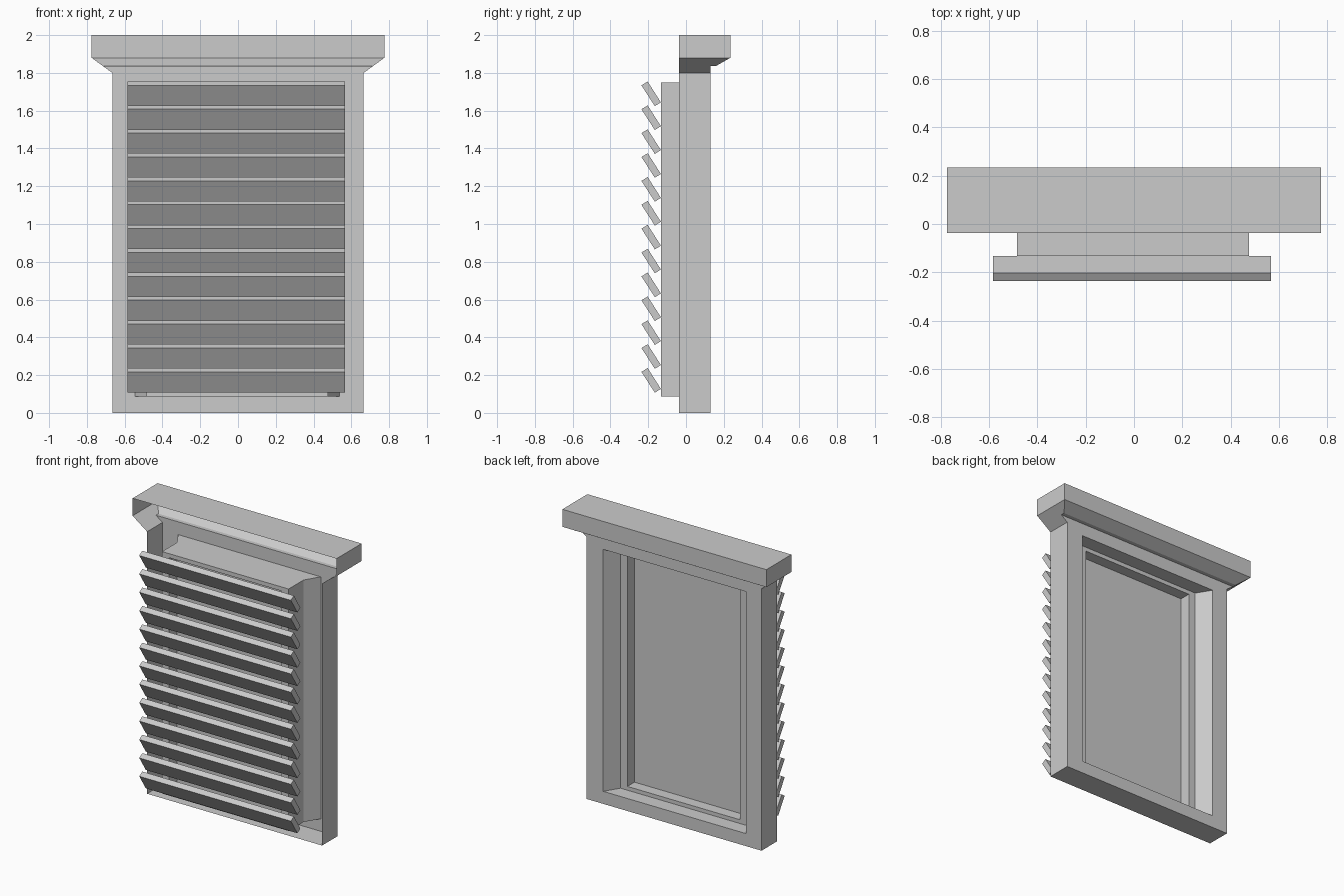
import bpy

if "Cube" in bpy.data.objects:
    bpy.data.objects.remove(bpy.data.objects["Cube"])

YB, YF = -0.037, 0.13          # wall-side and outer planes of the frame


def add_mesh(name, polys):
    """Build one object from polygons, welding shared corners."""
    verts, index, faces = [], {}, []
    for poly in polys:
        f = []
        for p in poly:
            k = tuple(round(c, 4) for c in p)
            if k not in index:
                index[k] = len(verts)
                verts.append(k)
            f.append(index[k])
        faces.append(f)
    me = bpy.data.meshes.new(name)
    me.from_pydata(verts, [], faces)
    me.update()
    ob = bpy.data.objects.new(name, me)
    bpy.context.collection.objects.link(ob)
    return ob


def flat(points, y):
    """Polygon in an xz plane."""
    return [(x, y, z) for x, z in points]


def bridge(a, ya, b, yb, closed=True):
    """Strip of quads between two matching xz outlines at two depths."""
    n = len(a)
    out = []
    for i in range(n if closed else n - 1):
        j = (i + 1) % n
        out.append([(a[i][0], ya, a[i][1]), (a[j][0], ya, a[j][1]),
                    (b[j][0], yb, b[j][1]), (b[i][0], yb, b[i][1])])
    return out


def rect(x0, x1, z0, z1):
    return [(x0, z0), (x1, z0), (x1, z1), (x0, z1)]


# frame: hollow casing, open on the wall side
W, NECK, ZN = 0.665, 0.715, 1.836
L, R, B, T = -0.546, 0.538, 0.086, 1.748
frame = [
    flat([(-W, 0), (W, 0), (R, B), (L, B)], YF),
    flat([(-W, 0), (L, B), (L, T), (-W, 1.80)], YF),
    flat([(W, 0), (W, 1.80), (R, T), (R, B)], YF),
    flat([(-W, 1.80), (L, T), (R, T), (W, 1.80), (NECK, ZN), (-NECK, ZN)], YF),
]
sides = [(-W, 1.80), (-W, 0), (W, 0), (W, 1.80)]
frame += bridge(sides, YB, sides, YF, closed=False)
add_mesh("window_frame", frame)

# head moulding: hollow cap with sloped underside
H, YH, YN = 0.775, 0.235, 0.158
head = [
    [(-H, YB, 2), (H, YB, 2), (H, YH, 2), (-H, YH, 2)],
    flat(rect(-H, H, 1.88, 2), YH),
    [(-H, YH, 1.88), (H, YH, 1.88), (NECK, YN, ZN), (-NECK, YN, ZN)],
    [(-NECK, YN, ZN), (NECK, YN, ZN), (NECK, YF, ZN), (-NECK, YF, ZN)],
]
for s in (-1, 1):
    head.append([(s * H, YB, 1.88), (s * H, YH, 1.88), (s * H, YH, 2), (s * H, YB, 2)])
    head.append([(s * H, YB, 1.88), (s * H, YH, 1.88), (s * NECK, YN, ZN),
                 (s * NECK, YF, ZN), (s * W, YF, 1.80), (s * W, YB, 1.80)])
add_mesh("head_moulding", head)

# splayed reveal from the frame opening in to the sash
YS, YE, YP = 0.03, -0.132, -0.047
opening = rect(L, R, B, T)
outer = rect(-0.485, 0.477, B, T)
inner = rect(-0.432, 0.424, B + 0.026, T - 0.028)
add_mesh("window_reveal", bridge(opening, YF, outer, YS))

# sash: rectangular ring around the pane
sash = bridge(outer, YS, inner, YS) + bridge(outer, YE, inner, YE)
sash += bridge(outer, YS, outer, YE) + bridge(inner, YS, inner, YE)
add_mesh("window_sash", sash)

# pane set into the sash
add_mesh("window_pane", [flat(inner, YP)])

# tilted shutter slats
section = [(-0.236, 1.734), (-0.203, 1.754), (-0.133, 1.644), (-0.165, 1.624)]
X0, X1 = -0.585, 0.567
for i in range(13):
    prof = [(y, z - i * 0.1264) for y, z in section]
    slat = [[(X1, y, z) for y, z in prof], [(X0, y, z) for y, z in reversed(prof)]]
    for k in range(4):
        (ya, za), (yb, zb) = prof[k], prof[(k + 1) % 4]
        slat.append([(X0, ya, za), (X0, yb, zb), (X1, yb, zb), (X1, ya, za)])
    add_mesh(f"shutter_slat_{i + 1}", slat)
